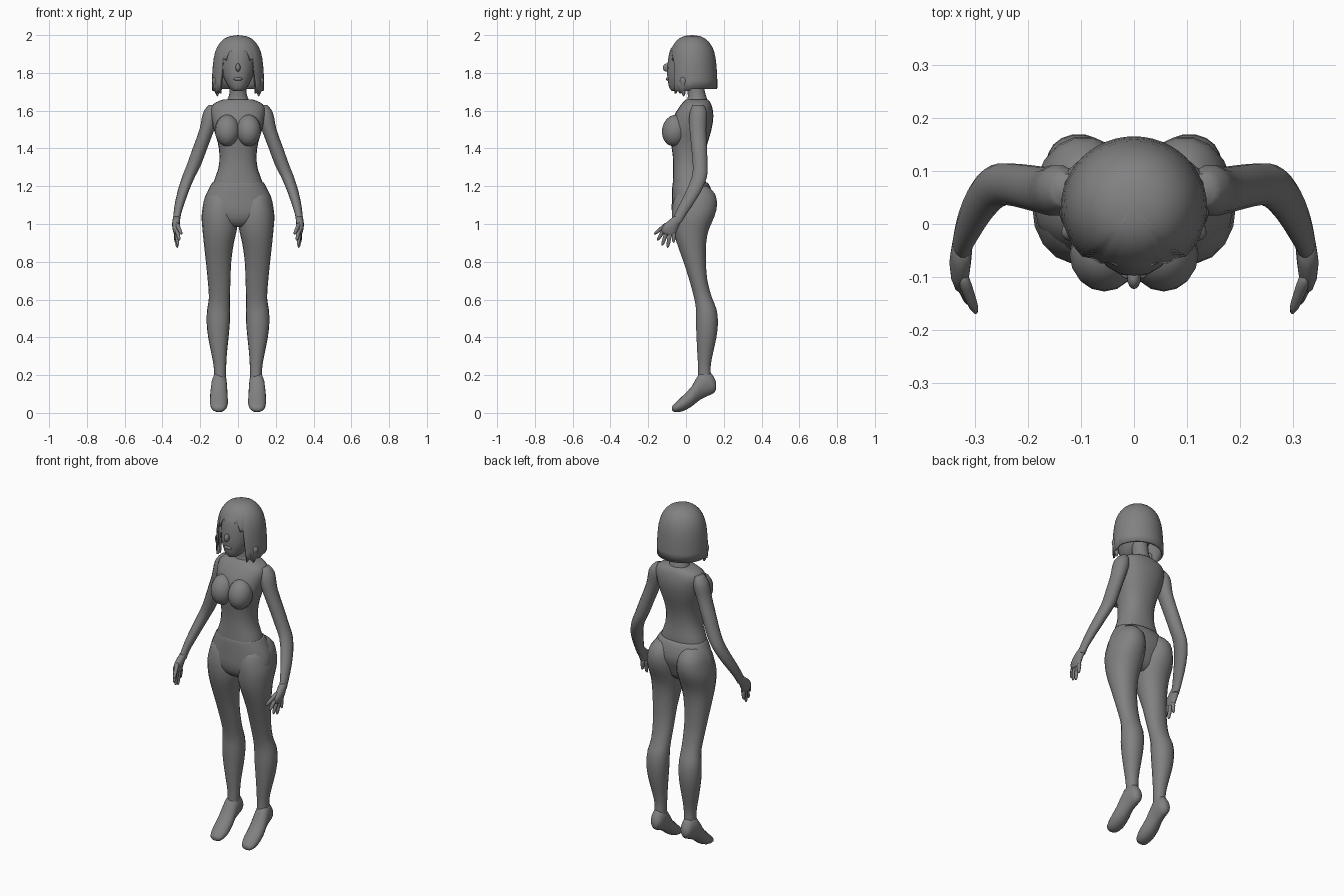
import bpy, bmesh, math
from mathutils import Vector

old = bpy.data.objects.get("Cube")
if old:
    bpy.data.objects.remove(old, do_unlink=True)

grey = bpy.data.materials.new("plain grey")
grey.use_nodes = True
tone = (0.22, 0.22, 0.22, 1)
grey.diffuse_color = tone
grey.node_tree.nodes["Principled BSDF"].inputs["Base Color"].default_value = tone


def finish(name, bm, angle=60):
    """Turn a bmesh into a smooth shaded object."""
    bmesh.ops.recalc_face_normals(bm, faces=bm.faces)
    mesh = bpy.data.meshes.new(name)
    bm.to_mesh(mesh)
    bm.free()
    mesh.materials.append(grey)
    obj = bpy.data.objects.new(name, mesh)
    bpy.context.collection.objects.link(obj)
    bpy.ops.object.select_all(action="DESELECT")
    bpy.context.view_layer.objects.active = obj
    obj.select_set(True)
    bpy.ops.object.shade_smooth_by_angle(angle=math.radians(angle))
    return obj


def smooth_rings(rings, steps):
    """Insert rings between the given ones along a soft curve."""
    out = []
    last = len(rings) - 1
    for i in range(last):
        a, b, c, d = (rings[max(0, min(last, i + k))] for k in (-1, 0, 1, 2))
        for s in range(steps):
            t = s / steps
            row = []
            for p, q, r, u in zip(a, b, c, d):
                m, n = (r - p) / 2, (u - q) / 2
                row.append(q + m * t + (3 * (r - q) - 2 * m - n) * t ** 2
                           + (2 * (q - r) + m + n) * t ** 3)
            out.append(row)
    return out + [rings[-1]]


def loft(name, rings, side=1, axis="z", sides=16, power=2, steps=2):
    """Rings are (position, x min, x max, depth min, depth max)."""
    bm = bmesh.new()
    loops = []
    for pos, x0, x1, d0, d1 in smooth_rings(rings, steps):
        loop = []
        for i in range(sides):
            a = math.tau * i / sides
            c, s = math.cos(a), math.sin(a)
            c = math.copysign(abs(c) ** (2 / power), c)
            s = math.copysign(abs(s) ** (2 / power), s)
            x = side * ((x0 + x1) / 2 + c * (x1 - x0) / 2)
            d = (d0 + d1) / 2 + s * (d1 - d0) / 2
            loop.append(bm.verts.new((x, d, pos) if axis == "z" else (x, pos, d)))
        loops.append(loop)
    for low, high in zip(loops, loops[1:]):
        for i in range(sides):
            j = (i + 1) % sides
            bm.faces.new((low[i], low[j], high[j], high[i]))
    bm.faces.new(loops[0])
    bm.faces.new(loops[-1])
    return finish(name, bm)


def centred(rings):
    return [(z, -w, w, f, b) for z, w, f, b in rings]


def ball(name, place, size, tilt=0):
    bm = bmesh.new()
    bmesh.ops.create_uvsphere(bm, u_segments=16, v_segments=10, radius=1)
    bmesh.ops.scale(bm, vec=size, verts=bm.verts)
    obj = finish(name, bm)
    obj.location = place
    obj.rotation_euler.x = tilt
    return obj


def finger(name, start, end, r0, r1):
    """Tapered finger with a rounded tip."""
    start, end = Vector(start), Vector(end)
    along = end - start
    bm = bmesh.new()
    bmesh.ops.create_uvsphere(bm, u_segments=8, v_segments=8, radius=1)
    for v in bm.verts:
        r = r0 + (r1 - r0) * (v.co.z + 1) / 2
        h = along.length / 2
        wide = math.hypot(v.co.x, v.co.y) or 1
        grow = min(1, wide * 1.3) / wide
        v.co = Vector((v.co.x * r * grow, v.co.y * r * grow, v.co.z * h))
    obj = finish(name, bm)
    obj.location = (start + end) / 2
    obj.rotation_mode = "QUATERNION"
    obj.rotation_quaternion = along.to_track_quat("Z", "Y")


# Torso, from the waist to the shoulders
loft("torso", centred([
    (1.12, .15, -.07, .1), (1.22, .13, -.07, .105), (1.29, .105, -.068, .098),
    (1.36, .098, -.07, .1), (1.43, .107, -.08, .115), (1.5, .128, -.085, .135),
    (1.57, .142, -.065, .145), (1.62, .142, -.035, .138), (1.645, .115, -.015, .128),
    (1.66, .075, 0, .115)]), sides=24, power=2.3)
loft("neck", centred([(1.62, .075, -.015, .12), (1.66, .056, .008, .112),
                      (1.7, .044, .008, .1), (1.78, .044, 0, .09)]))

# Pelvis with a slightly raised waistband at the back
loft("shorts", centred([
    (.985, .05, -.03, .07), (1.01, .12, -.06, .1), (1.06, .182, -.075, .12),
    (1.12, .182, -.075, .142), (1.17, .163, -.074, .137), (1.21, .142, -.072, .122),
    (1.22, .136, -.069, .112)]), sides=24, power=2.2)

# Head, nose and lips
loft("head", centred([
    (1.705, .025, -.075, -.02), (1.72, .045, -.088, .02), (1.76, .07, -.097, .07),
    (1.81, .086, -.1, .1), (1.87, .092, -.095, .12), (1.93, .088, -.08, .12),
    (1.97, .06, -.04, .09)]), sides=20)
ball("nose", (0, -.102, 1.828), (.013, .021, .022), math.radians(-15))
ball("lips", (0, -.096, 1.768), (.024, .01, .009))

# Bob hair: every column runs from the crown to its own tip height
COLUMNS, ROWS = 48, 10


def tip_height(turn, i):
    zigzag = .014 * (i % 4 - 1.5)
    if turn < .78:
        return 1.915 - .05 * turn + zigzag
    if turn < 1.15:
        return 1.69 + .02 * (i % 2)
    return 1.715 if turn > 1.5 else 1.705


bm = bmesh.new()
crown = bm.verts.new((0, .035, 2))
columns = []
for i in range(COLUMNS):
    a = math.tau * i / COLUMNS
    turn = min(a, math.tau - a)
    tip = tip_height(turn, min(i, COLUMNS - i))
    column = []
    for k in range(1, ROWS + 1):
        z = 2 - (2 - tip) * (k / ROWS) ** 1.7
        rise = max(0, (z - 1.8) / .2)
        wide = (1 - min(1, rise) ** 2.7) ** (1 / 2.4) * (1 + .06 * max(0, 1.86 - z) / .16)
        if z < 1.74:
            wide -= (1.74 - z) * .8
        column.append(bm.verts.new((.133 * wide * math.sin(a),
                                    .033 - .128 * wide * math.cos(a), z)))
    columns.append(column)
for i, col in enumerate(columns):
    nxt = columns[(i + 1) % COLUMNS]
    bm.faces.new((crown, col[0], nxt[0]))
    for k in range(ROWS - 1):
        bm.faces.new((col[k], col[k + 1], nxt[k + 1], nxt[k]))
hair = finish("hair", bm)
shell = hair.modifiers.new("thickness", "SOLIDIFY")
shell.thickness = .012

for label, side in (("left", 1), ("right", -1)):
    # Bust and front lock of hair
    ball(label + "_bust", (side * .056, -.057, 1.495), (.066, .07, .085), math.radians(-12))
    finger(label + "_hair_lock", (side * .122, -.015, 1.78), (side * .108, -.012, 1.675),
           .022, .008)

    # Leg, from the seat to the ankle
    loft(label + "_leg", [
        (.14, .065, .127, .06, .14), (.23, .063, .127, .064, .13),
        (.3, .06, .138, .06, .14), (.4, .05, .158, .055, .162),
        (.48, .043, .166, .052, .17), (.55, .042, .163, .052, .162),
        (.61, .043, .154, .042, .138), (.7, .04, .16, .018, .114),
        (.8, .036, .17, -.014, .106), (.9, .022, .181, -.05, .108),
        (.97, .006, .188, -.07, .122), (1.04, .002, .193, -.077, .152),
        (1.1, .005, .184, -.072, .166), (1.16, .02, .166, -.05, .155),
        (1.2, .05, .13, .02, .115)], side, sides=18, power=2.15)

    # Foot, on a raised heel
    loft(label + "_foot", [
        (-.073, .085, .12, .014, .034), (-.06, .066, .138, .004, .05),
        (-.02, .054, .148, .008, .088), (.03, .055, .148, .034, .14),
        (.075, .058, .142, .07, .215), (.12, .06, .134, .092, .22),
        (.147, .068, .126, .105, .19), (.16, .084, .11, .125, .16)], side, axis="y")

    # Arm, from the wrist to the shoulder
    loft(label + "_arm", [
        (1.01, .307, .345, -.075, -.022), (1.05, .302, .342, -.06, .002),
        (1.11, .283, .334, -.032, .042), (1.18, .258, .318, .002, .085),
        (1.25, .228, .296, .03, .112), (1.31, .197, .272, .035, .115),
        (1.4, .163, .24, .028, .112), (1.5, .125, .204, .018, .108),
        (1.56, .105, .192, .015, .112), (1.6, .1, .18, .022, .11),
        (1.63, .105, .155, .035, .095)], side, sides=14)

    # Hand with spread fingers
    loft(label + "_palm", [
        (.945, .318, .338, -.115, -.055), (.965, .313, .345, -.13, -.048),
        (1.0, .308, .349, -.113, -.032), (1.04, .305, .343, -.065, -.008)], side, sides=12)
    tips = {"thumb": (-.095, 1.005, .298, -.17, .945), "index": (-.11, .98, .31, -.152, .912),
            "middle": (-.1, .965, .318, -.127, .885), "ring": (-.082, .96, .322, -.098, .873),
            "little": (-.064, .965, .33, -.066, .9)}
    for digit, (y0, z0, x1, y1, z1) in tips.items():
        finger(label + "_" + digit + "_finger", (side * .326, y0, z0), (side * x1, y1, z1),
               .013, .008)
